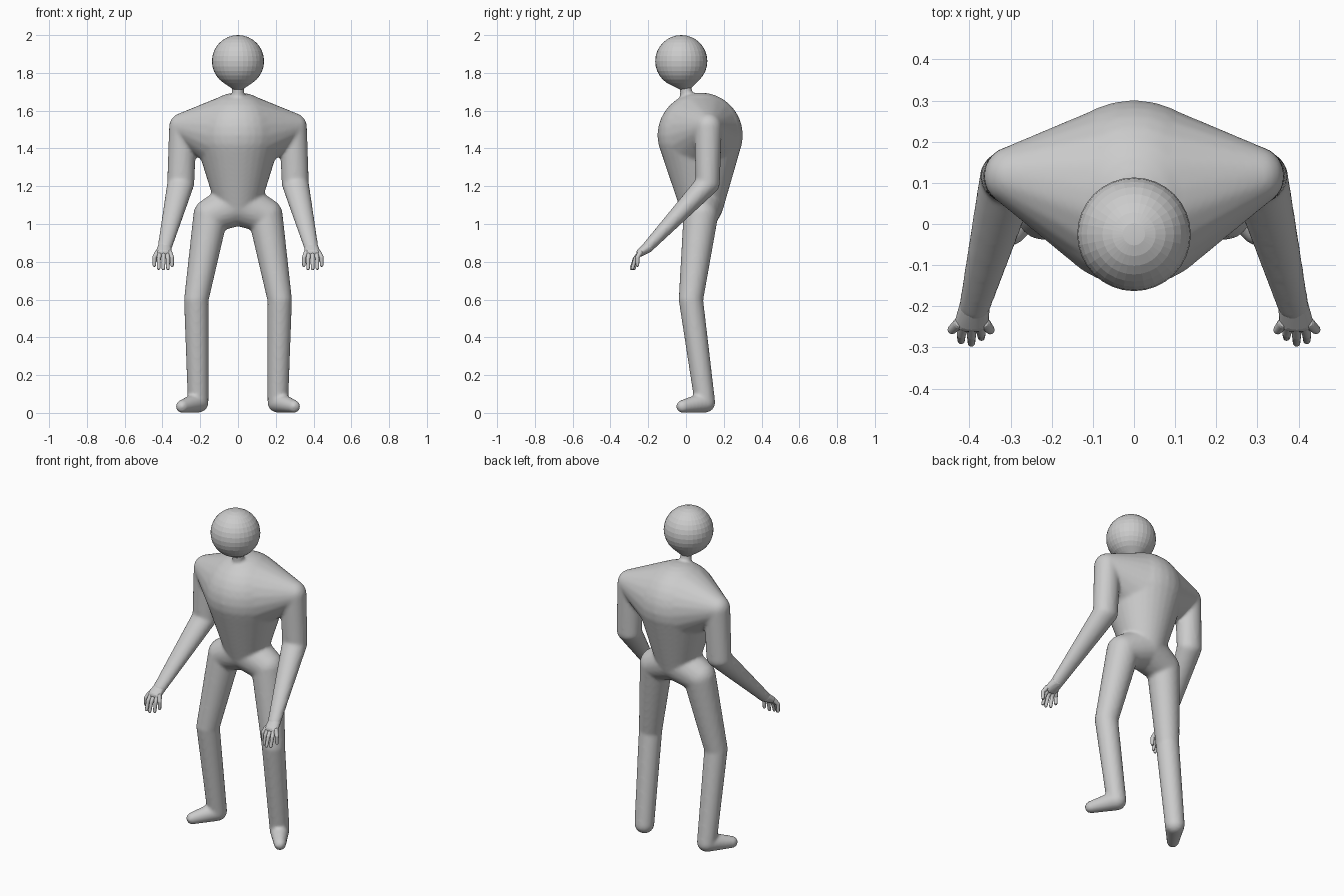
import bpy, bmesh
from mathutils import Matrix, Vector

if "Cube" in bpy.data.objects:
    bpy.data.objects.remove(bpy.data.objects["Cube"])


def hull(bm, *balls, seg=24):
    """Add the skin stretched around balls given as (centre, radius or radii)."""
    tmp = bmesh.new()
    for centre, r in balls:
        r = r if isinstance(r, tuple) else (r, r, r)
        m = Matrix.Translation(centre) @ Matrix.Diagonal((*r, 1))
        bmesh.ops.create_uvsphere(tmp, u_segments=seg, v_segments=seg // 2, radius=1, matrix=m)
    res = bmesh.ops.convex_hull(tmp, input=tmp.verts[:])
    inner = {g for g in res["geom_interior"] + res["geom_unused"] if isinstance(g, bmesh.types.BMVert)}
    bmesh.ops.delete(tmp, geom=list(inner), context="VERTS")
    bmesh.ops.recalc_face_normals(tmp, faces=tmp.faces[:])
    me = bpy.data.meshes.new("tmp")
    tmp.to_mesh(me)
    tmp.free()
    bm.from_mesh(me)
    bpy.data.meshes.remove(me)


def finish(bm, name, blend=0):
    me = bpy.data.meshes.new(name)
    bm.to_mesh(me)
    bm.free()
    ob = bpy.data.objects.new(name, me)
    bpy.context.collection.objects.link(ob)
    if blend:
        rm = ob.modifiers.new("Remesh", "REMESH")
        rm.mode = "VOXEL"
        rm.voxel_size = blend
        rm.use_smooth_shade = True
        sm = ob.modifiers.new("Smooth", "SMOOTH")
        sm.factor = 0.5
        sm.iterations = 4
    else:
        bpy.ops.object.select_all(action="DESELECT")
        bpy.context.view_layer.objects.active = ob
        ob.select_set(True)
        bpy.ops.object.shade_smooth_by_angle(angle=0.8)
    return ob


# Head tapering into the neck
bm = bmesh.new()
hull(bm, ((0, -0.025, 1.862), 0.138), ((0, -0.004, 1.728), 0.027), seg=32)
finish(bm, "head")

# Body: torso, limbs and feet blended into one skin
bm = bmesh.new()
chest = ((0, 0.075, 1.47), 0.226)
pelvis = ((0, 0.083, 1.11), 0.118)
hull(bm, chest, pelvis, seg=32)
hull(bm, ((0, 0.005, 1.66), 0.034), ((0, -0.005, 1.75), 0.03))
for s in (-1, 1):
    shoulder = ((s * 0.292, 0.117, 1.515), 0.073)
    elbow = ((s * 0.303, 0.115, 1.215), (0.072, 0.064, 0.06))
    wrist = ((s * 0.388, -0.205, 0.875), (0.038, 0.03, 0.03))
    hip = ((s * 0.145, 0.078, 1.045), 0.092)
    knee = ((s * 0.221, 0.026, 0.6), 0.065)
    ankle = ((s * 0.211, 0.1, 0.056), 0.055)
    toe = ((s * 0.296, -0.018, 0.034), 0.034)
    for a, b in ((chest, shoulder), (shoulder, elbow), (elbow, wrist),
                 (pelvis, hip), (hip, knee), (knee, ankle), (ankle, toe)):
        hull(bm, a, b)
finish(bm, "body", blend=0.01)

# Hands: palm and five digits (root, bend and tip)
digits = [(0.362, 0.349, -0.258, 0.782), (0.376, 0.371, -0.275, 0.765),
          (0.394, 0.395, -0.289, 0.764), (0.412, 0.420, -0.283, 0.766),
          (0.426, 0.443, -0.257, 0.782)]
for s, side in ((-1, "left"), (1, "right")):
    bm = bmesh.new()
    hull(bm, ((s * 0.388, -0.2, 0.878), (0.037, 0.029, 0.029)),
         ((s * 0.395, -0.243, 0.848), (0.042, 0.02, 0.022)), seg=16)
    for x0, x1, y1, z1 in digits:
        root = Vector((s * x0, -0.242, 0.85))
        tip = Vector((s * x1, y1, z1))
        bend = root.lerp(tip, 0.45) + Vector((s * (x1 - x0) * 0.5, -0.008, 0.004))
        hull(bm, (root, 0.014), (bend, 0.011), seg=12)
        hull(bm, (bend, 0.011), (tip, 0.009), seg=12)
    finish(bm, side + "_hand")
